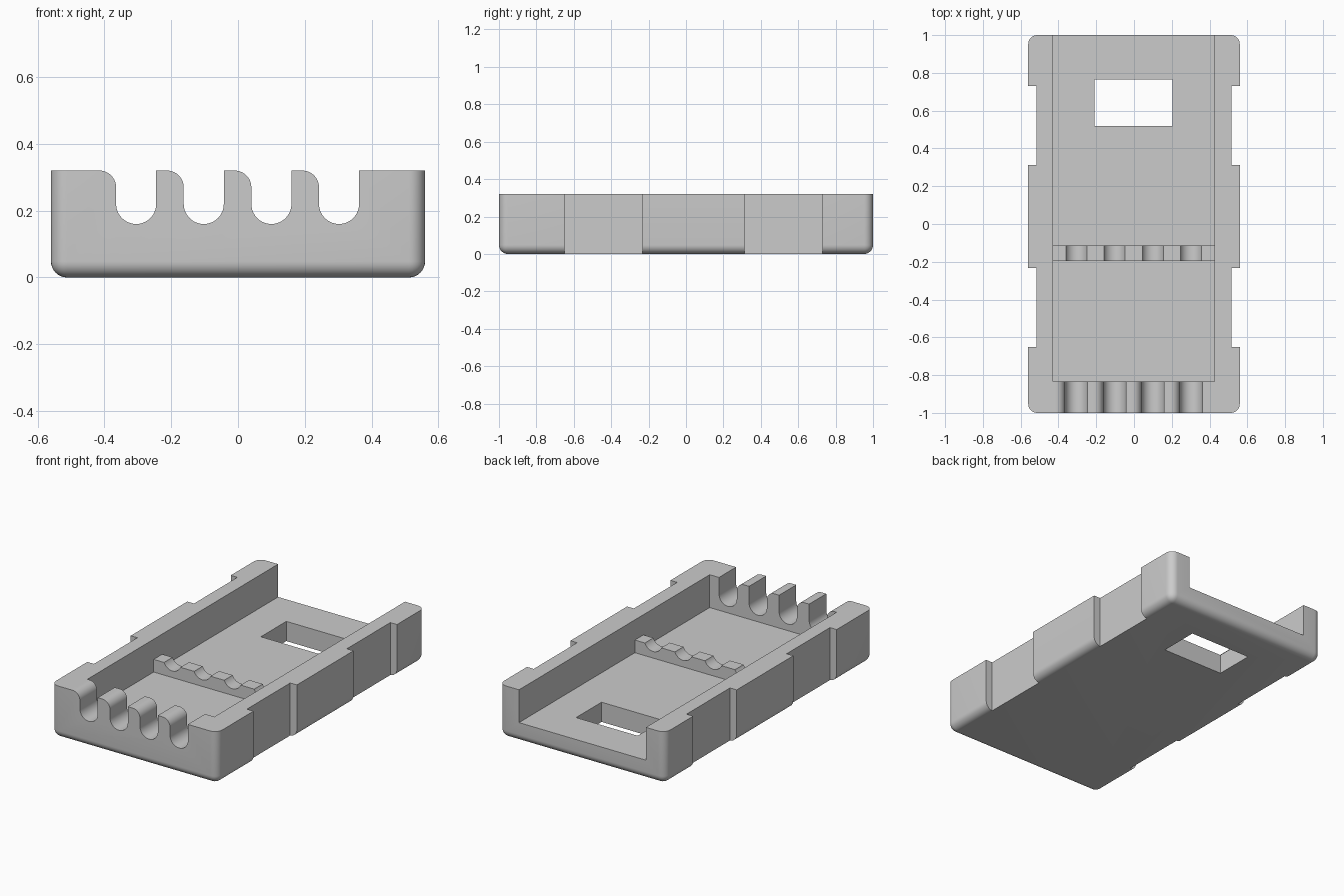
import bpy, bmesh, math
from mathutils import Vector

if "Cube" in bpy.data.objects:
    bpy.data.objects.remove(bpy.data.objects["Cube"], do_unlink=True)

HX, HY, TOP, ROUND = 0.56, 1.0, 0.32, 0.048
FLOOR, RIDGE_TOP = 0.12, 0.197

grey = bpy.data.materials.new("plain grey")
grey.use_nodes = True
colour = (0.6, 0.6, 0.6, 1)
grey.diffuse_color = colour
grey.node_tree.nodes["Principled BSDF"].inputs["Base Color"].default_value = colour


def finish(bm, name):
    bmesh.ops.recalc_face_normals(bm, faces=bm.faces)
    mesh = bpy.data.meshes.new(name)
    bm.to_mesh(mesh)
    bm.free()
    mesh.materials.append(grey)
    obj = bpy.data.objects.new(name, mesh)
    bpy.context.collection.objects.link(obj)
    return obj


def box(bm, lo, hi):
    lo, hi = Vector(lo), Vector(hi)
    verts = bmesh.ops.create_cube(bm, size=1)["verts"]
    for v in verts:
        v.co = (lo + hi) / 2 + v.co * (hi - lo)


def prism(bm, points, offset):
    face = bm.faces.new([bm.verts.new(p) for p in points])
    moved = bmesh.ops.extrude_face_region(bm, geom=[face], use_keep_orig=True)["geom"]
    verts = [g for g in moved if isinstance(g, bmesh.types.BMVert)]
    bmesh.ops.translate(bm, verts=verts, vec=offset)


def arc(cx, cz, r, start, end, steps):
    angles = [math.radians(start + (end - start) * i / steps) for i in range(steps + 1)]
    return [(cx + r * math.cos(a), cz + r * math.sin(a)) for a in angles]


# Tray block, rounded everywhere except its top rim
bm = bmesh.new()
box(bm, (-HX, -HY, 0), (HX, HY, TOP))
edges = [e for e in bm.edges if min(v.co.z for v in e.verts) < TOP / 2]
bmesh.ops.bevel(bm, geom=edges, offset=ROUND, segments=8, profile=0.5, affect='EDGES')
tray = finish(bm, "cable_tray")

# Inner channel, open at the back, leaving a low cross ridge
bm = bmesh.new()
profile = [(-0.835, 0.5), (-0.835, FLOOR), (-0.197, FLOOR), (-0.197, RIDGE_TOP),
           (-0.115, RIDGE_TOP), (-0.115, FLOOR), (1.2, FLOOR), (1.2, 0.5)]
prism(bm, [(-0.43, y, z) for y, z in profile], (0.855, 0, 0))
channel = finish(bm, "channel_cutter")

# Side grip recesses and floor window
bm = bmesh.new()
for y0, y1 in ((-0.65, -0.233), (0.312, 0.73)):
    box(bm, (0.515, y0, -0.2), (0.8, y1, 0.6))
    box(bm, (-0.8, y0, -0.2), (-0.515, y1, 0.6))
box(bm, (-0.21, 0.52, -0.2), (0.205, 0.765, 0.25))
recesses = finish(bm, "recess_cutter")

# Four cable slots, each with a rounded lead-in on one side
bm = bmesh.new()
r, lead = 0.06, 0.05
for i in range(4):
    cx = -0.305 + 0.2025 * i
    outline = [(cx + r, 0.5)] + arc(cx, 0.22, r, 0, -180, 20)
    outline += arc(cx - r - lead, TOP - lead, lead, 0, 90, 10)
    outline += [(cx - r - lead, 0.5)]
    prism(bm, [(x, -1.2, z) for x, z in outline], (0, 1.15, 0))
slots = finish(bm, "slot_cutter")

# Carve the tray
bpy.context.view_layer.objects.active = tray
tray.select_set(True)
for cutter in (channel, recesses, slots):
    mod = tray.modifiers.new(cutter.name, 'BOOLEAN')
    mod.operation = 'DIFFERENCE'
    mod.solver = 'EXACT'
    mod.object = cutter
    bpy.ops.object.modifier_apply(modifier=mod.name)
    bpy.data.objects.remove(cutter, do_unlink=True)
bpy.ops.object.shade_smooth_by_angle(angle=math.radians(30))
